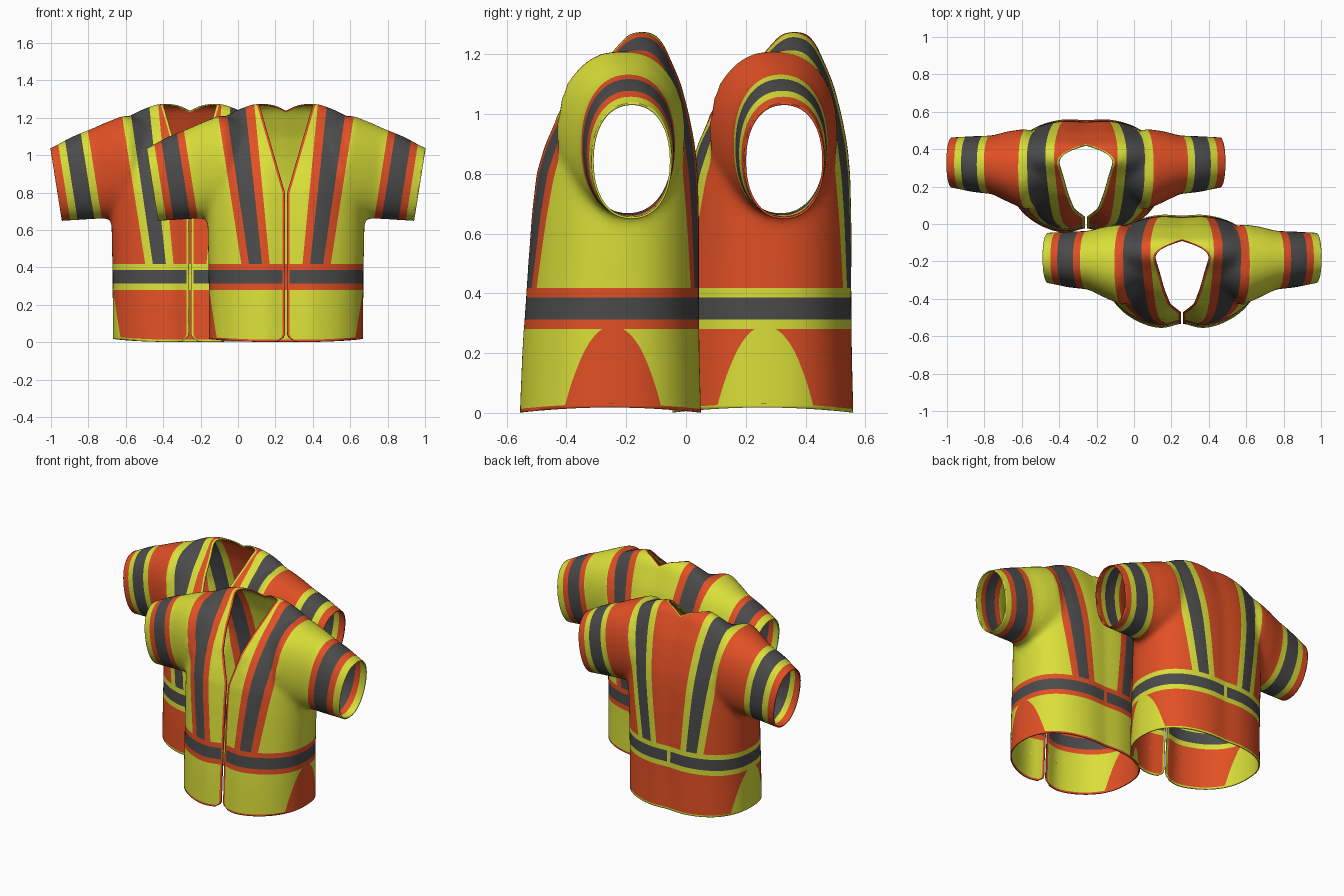
import bpy, bmesh, math

if "Cube" in bpy.data.objects:
    bpy.data.objects.remove(bpy.data.objects["Cube"])

# ---------- colours ----------
def material(name, rgb):
    m = bpy.data.materials.new(name)
    m.diffuse_color = (*rgb, 1)
    m.use_nodes = True
    m.node_tree.nodes["Principled BSDF"].inputs["Base Color"].default_value = m.diffuse_color
    return m

LIME = material("lime_yellow", (0.70, 0.74, 0.04))
ORANGE = material("safety_orange", (0.76, 0.08, 0.018))
GREY = material("reflective_grey", (0.07, 0.07, 0.072))

# ---------- base volume: body loft and two sleeve lofts ----------
def power(v, n):
    return math.copysign(abs(v) ** (2 / n), v)

def loft(bm, rings):
    loops = [[bm.verts.new(p) for p in r] for r in rings]
    n = len(loops[0])
    for a, b in zip(loops, loops[1:]):
        for i in range(n):
            j = (i + 1) % n
            bm.faces.new((a[i], a[j], b[j], b[i]))
    bm.faces.new(loops[0])
    bm.faces.new(loops[-1])

ANGLES = [math.tau * i / 64 for i in range(64)]

def body_ring(z, a, yf, yb):
    c = (yf + yb) / 2
    ring = []
    for t in ANGLES:
        front = math.sin(t) < 0
        n = 2.15 if front else 2.5
        x = a * power(math.cos(t), n)
        y = c + (yb - yf) / 2 * power(math.sin(t), n)
        dip = math.exp(-(x / 0.07) ** 2)          # hollow along the centre line
        y += (0.04 if z < 0.95 else 0) * dip if front else -0.012 * dip
        ring.append((x, y, z))
    return ring

def sleeve_ring(side, x, zb, zt, yf, yb):
    ring = []
    for t in ANGLES:
        u, v = power(math.cos(t), 2.2), power(math.sin(t), 2.2)
        z = (zb + zt) / 2 + (zt - zb) / 2 * v
        ring.append((side * (x + 0.03 * v), (yf + yb) / 2 + (yb - yf) / 2 * u, z))
    return ring

BODY = [(-0.04, .413, -.317, .312), (.2, .413, -.307, .306), (.4, .415, -.293, .304),
        (.65, .42, -.275, .304), (.8, .423, -.258, .300), (.9, .422, -.228, .290),
        (1.0, .42, -.178, .270), (1.1, .41, -.105, .243), (1.15, .40, -.055, .222),
        (1.2, .34, -.003, .200), (1.24, .27, .028, .182), (1.275, .18, .055, .150)]
SLEEVE = [(.2, .74, 1.18, -.10, .18), (.32, .675, 1.215, -.18, .255), (.42, .665, 1.175, -.135, .24),
          (.5, .66, 1.14, -.095, .218), (.6, .655, 1.10, -.085, .215), (.72, .647, 1.035, -.06, .208),
          (.80, .64, 1.005, -.05, .205)]

bm = bmesh.new()
loft(bm, [body_ring(*r) for r in BODY])
for side in (1, -1):
    loft(bm, [sleeve_ring(side, *r) for r in SLEEVE])
bmesh.ops.recalc_face_normals(bm, faces=bm.faces[:])
mesh = bpy.data.meshes.new("volume")
bm.to_mesh(mesh)
bm.free()

# fuse the lofts into one skin
volume = bpy.data.objects.new("volume", mesh)
bpy.context.collection.objects.link(volume)
fuse = volume.modifiers.new("fuse", 'REMESH')
fuse.mode = 'VOXEL'
fuse.voxel_size = 0.016
bpy.context.view_layer.update()
skin = bpy.data.meshes.new_from_object(volume.evaluated_get(bpy.context.evaluated_depsgraph_get()))
bpy.data.objects.remove(volume)
bm = bmesh.new()
bm.from_mesh(skin)
for _ in range(6):
    bmesh.ops.smooth_vert(bm, verts=bm.verts[:], factor=0.5,
                          use_axis_x=True, use_axis_y=True, use_axis_z=True)

# ---------- cutting along the zero line of a rule ----------
def cut(rule, remove=False):
    d = {v: rule(v.co) for v in bm.verts}
    for v in d:
        if abs(d[v]) < 1e-5:
            d[v] = 0
    faces = set()
    for e in bm.edges[:]:
        a, b = e.verts
        if d[a] * d[b] < 0:
            faces.update(e.link_faces)
            new = bmesh.utils.edge_split(e, a, d[a] / (d[a] - d[b]))[1]
            d[new] = 0
    for f in faces:
        zero = [v for v in f.verts if d[v] == 0]
        pairs = [(a, b) for a in zero for b in zero if a != b
                 and not any(e.other_vert(a) == b for e in a.link_edges)]
        if pairs:
            bmesh.utils.face_split(f, *pairs[0])
    if remove:
        gone = [f for f in bm.faces if rule(f.calc_center_median()) < 0]
        bmesh.ops.delete(bm, geom=gone, context='FACES')

# ---------- rules that describe the garment edges and stripes ----------
def opening(p):                       # V neck, round back neck and front slit
    if p.y > 0.08:
        w = 0.14 * (1 - ((p.y - 0.08) / 0.09) ** 2)
    elif p.z > 0.8:
        w = 0.006 + 0.134 * (p.z - 0.8) / 0.46
    else:
        k = min(max(0.045 - p.z, 0), 0.035)
        w = 0.006 + 0.035 - math.sqrt(0.035 ** 2 - k * k)
        if p.y > 0:
            w = -1
    return abs(p.x) - w

def hem(p):
    return p.z - 0.018 * (1 - min(1, (p.y / 0.315) ** 2))

def cuff(p):                          # distance in from the sleeve end
    return 0.685 + 0.158 * (p.z - 0.65) - abs(p.x)

def brace(p, half, grow):             # stripe over the shoulder
    k = (p.z - 0.43) / 0.77
    return abs(p.x - 0.165 - 0.097 * k) - half - grow * k

grey_brace = lambda p: brace(p, 0.035, 0.016)
trim_brace = lambda p: brace(p, 0.076, 0.023)

# keep one half, trim open ends
cut(lambda p: p.x, True)
for v in bm.verts:
    if abs(v.co.x) < 1e-4:
        v.co.x = 0
for rule in (opening, hem, cuff):
    cut(rule, True)

# cut colour borders
EDGE, HEM = 0.013, 0.012
BAND = (0.28, 0.313, 0.386, 0.418)
CUFF = (0.045, 0.085, 0.175, 0.215)
cut(lambda p: opening(p) - EDGE)
cut(lambda p: hem(p) - HEM)
cut(lambda p: p.x - 0.012)
for h in BAND:
    cut(lambda p: p.z - h)
for s in CUFF:
    cut(lambda p: cuff(p) - s)
cut(grey_brace)
cut(trim_brace)

def colour(p):                        # 0 cloth, 1 trim, 2 reflective
    if opening(p) < EDGE or hem(p) < HEM:
        return 1
    if BAND[0] < p.z < BAND[3]:
        return 2 if BAND[1] < p.z < BAND[2] and p.x > 0.012 else 1
    s = cuff(p)
    if CUFF[0] < s < CUFF[3]:
        return 2 if CUFF[1] < s < CUFF[2] else 1
    if p.z > BAND[3] and trim_brace(p) < 0:
        return 2 if grey_brace(p) < 0 else 1
    return 0

for f in bm.faces:
    f.material_index = colour(f.calc_center_median())
    f.smooth = True
bmesh.ops.delete(bm, geom=[v for v in bm.verts if not v.link_faces], context='VERTS')
half_vest = bpy.data.meshes.new("half_vest")
bm.to_mesh(half_vest)
bm.free()

# ---------- the two vests in swapped colours ----------
def vest(name, x, y, cloth, trim):
    me = half_vest.copy()
    me.name = name
    me.materials.clear()
    index = [f.material_index for f in half_vest.polygons]
    for m in (cloth, trim, GREY):
        me.materials.append(m)
    me.polygons.foreach_set("material_index", index)
    ob = bpy.data.objects.new(name, me)
    bpy.context.collection.objects.link(ob)
    ob.location = (x, y, 0)
    ob.modifiers.new("other_half", 'MIRROR').merge_threshold = 0.0005
    cloth_mod = ob.modifiers.new("thickness", 'SOLIDIFY')
    cloth_mod.thickness = 0.007
    cloth_mod.offset = -1

vest("yellow_vest", 0.257, -0.255, LIME, ORANGE)
vest("orange_vest", -0.257, 0.255, ORANGE, LIME)
bpy.data.meshes.remove(half_vest)
